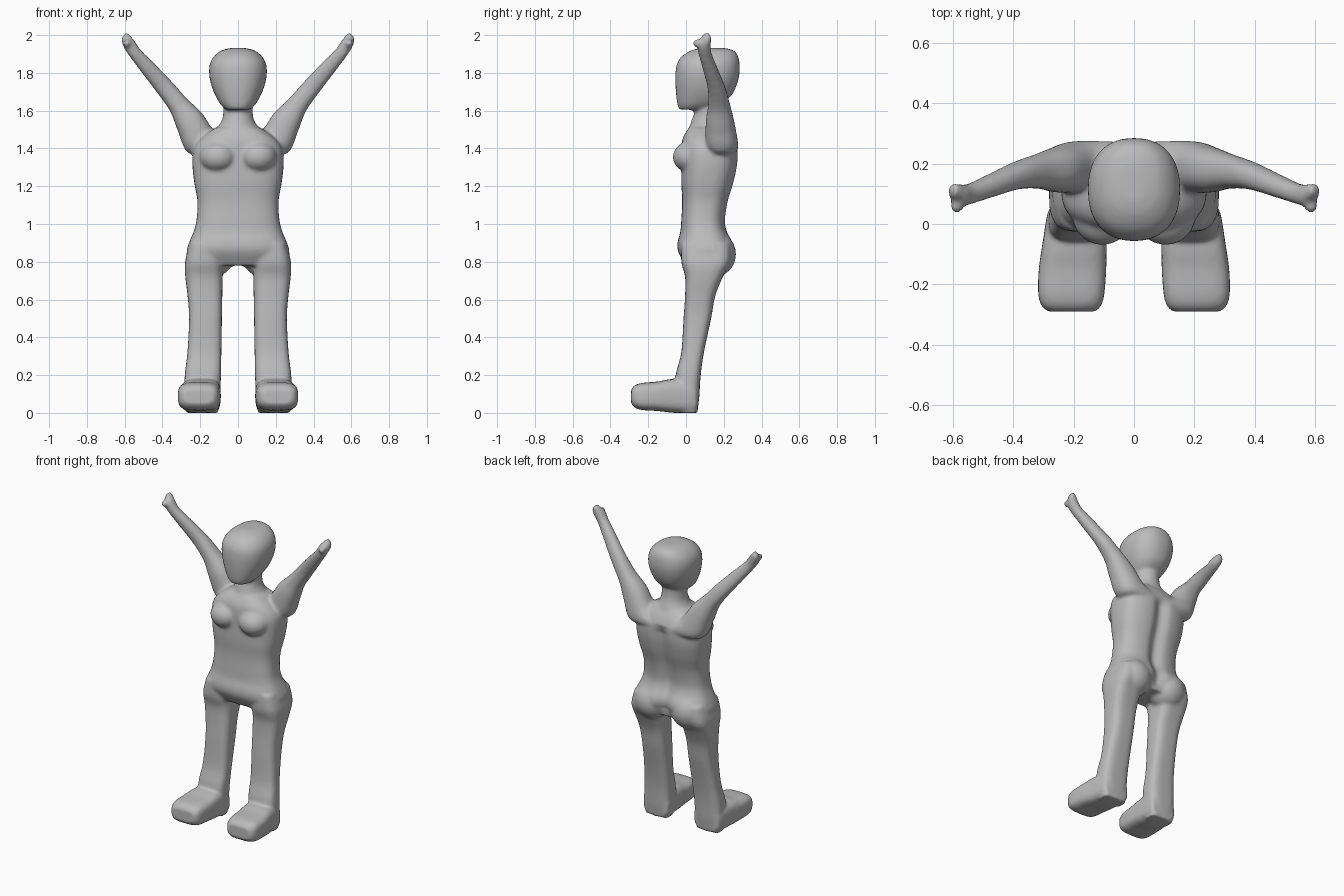
import bpy
import math
from mathutils import Vector

cube = bpy.data.objects.get("Cube")
if cube:
    bpy.data.objects.remove(cube, do_unlink=True)

grey = bpy.data.materials.new("clay grey")
grey.use_nodes = True
grey.diffuse_color = (0.5, 0.5, 0.5, 1)
grey.node_tree.nodes["Principled BSDF"].inputs["Base Color"].default_value = (0.5, 0.5, 0.5, 1)

X, Y, Z = Vector((1, 0, 0)), Vector((0, 1, 0)), Vector((0, 0, 1))
SIDES = 32
STEPS = 5
parts = []


def spline(a, b, c, d, t):
    return b + 0.5 * t * (c - a + t * (2 * a - 5 * b + 4 * c - d + t * (3 * (b - c) + d - a)))


def loft(name, rows, u, v, power=2.0):
    """Skin rows of (x, y, z, radius along u, radius along v) with squarish ovals."""
    last = len(rows) - 1
    dense = []
    for i in range(last):
        four = [rows[max(i - 1, 0)], rows[i], rows[i + 1], rows[min(i + 2, last)]]
        for s in range(STEPS):
            dense.append([spline(*k, s / STEPS) for k in zip(*four)])
    dense.append(rows[-1])
    verts, faces = [], []
    for x, y, z, ru, rv in dense:
        for k in range(SIDES):
            a = math.tau * k / SIDES
            c, s = math.cos(a), math.sin(a)
            cu = math.copysign(abs(c) ** (2 / power), c)
            sv = math.copysign(abs(s) ** (2 / power), s)
            verts.append(Vector((x, y, z)) + u * ru * cu + v * rv * sv)
    for i in range(len(dense) - 1):
        for k in range(SIDES):
            n = (k + 1) % SIDES
            p, q = i * SIDES, (i + 1) * SIDES
            faces.append((p + k, p + n, q + n, q + k))
    faces.append(tuple(reversed(range(SIDES))))
    faces.append(tuple(range(len(verts) - SIDES, len(verts))))
    mesh = bpy.data.meshes.new(name)
    mesh.from_pydata(verts, [], faces)
    obj = bpy.data.objects.new(name, mesh)
    bpy.context.collection.objects.link(obj)
    parts.append(obj)
    # outward normals
    bpy.ops.object.select_all(action='DESELECT')
    bpy.context.view_layer.objects.active = obj
    obj.select_set(True)
    bpy.ops.object.mode_set(mode='EDIT')
    bpy.ops.mesh.select_all(action='SELECT')
    bpy.ops.mesh.normals_make_consistent(inside=False)
    bpy.ops.object.mode_set(mode='OBJECT')


def upright(rows):
    """Turn (height, half width, front, back) into loft rows."""
    return [(0, (f + b) / 2, z, w, (b - f) / 2) for z, w, f, b in rows]


def ball(name, location, scale):
    bpy.ops.mesh.primitive_uv_sphere_add(segments=32, ring_count=16, radius=1, location=location)
    obj = bpy.context.object
    obj.name = name
    obj.scale = scale
    parts.append(obj)


# Torso, neck and head
loft("torso", upright([
    (0.78, 0.25, 0.00, 0.21), (0.85, 0.272, -0.04, 0.25), (0.90, 0.26, -0.045, 0.25),
    (0.96, 0.235, -0.03, 0.22), (1.02, 0.22, -0.025, 0.21), (1.12, 0.215, -0.02, 0.225),
    (1.22, 0.232, -0.025, 0.255), (1.32, 0.242, -0.025, 0.275), (1.40, 0.235, -0.025, 0.275),
    (1.46, 0.19, -0.015, 0.255), (1.51, 0.12, 0.015, 0.22)]), X, Y, 2.8)
loft("neck", upright([
    (1.42, 0.15, 0.0, 0.25), (1.50, 0.115, 0.015, 0.23), (1.55, 0.085, 0.03, 0.21),
    (1.60, 0.078, 0.045, 0.20), (1.70, 0.078, 0.05, 0.20)]), X, Y)
loft("head", upright([
    (1.605, 0.06, -0.035, 0.11), (1.63, 0.09, -0.045, 0.18), (1.68, 0.12, -0.052, 0.24),
    (1.74, 0.143, -0.056, 0.27), (1.80, 0.153, -0.056, 0.284), (1.85, 0.148, -0.047, 0.284),
    (1.89, 0.125, -0.02, 0.275), (1.92, 0.085, 0.03, 0.25), (1.932, 0.035, 0.08, 0.20)]),
    X, Y, 2.3)

for side, s in (("left", 1), ("right", -1)):
    # Chest and buttocks
    ball(side + "_breast", (s * 0.105, 0.03, 1.355), (0.10, 0.10, 0.085))
    ball(side + "_buttock", (s * 0.135, 0.15, 0.84), (0.12, 0.115, 0.12))
    # Leg, foot
    loft(side + "_leg", [
        (s * 0.19, 0.015, 0.0, 0.085, 0.045), (s * 0.19, 0.01, 0.08, 0.095, 0.06),
        (s * 0.186, 0.012, 0.2, 0.096, 0.066), (s * 0.178, 0.035, 0.32, 0.09, 0.06),
        (s * 0.172, 0.06, 0.5, 0.087, 0.073), (s * 0.175, 0.075, 0.62, 0.092, 0.08),
        (s * 0.18, 0.095, 0.72, 0.099, 0.1), (s * 0.18, 0.105, 0.8, 0.1, 0.13),
        (s * 0.165, 0.105, 0.9, 0.09, 0.13)], X, Y, 3.2)
    loft(side + "_foot", [
        (s * 0.188, 0.062, 0.075, 0.078, 0.065), (s * 0.19, 0.04, 0.08, 0.096, 0.08),
        (s * 0.197, -0.06, 0.09, 0.106, 0.09), (s * 0.204, -0.15, 0.088, 0.112, 0.078),
        (s * 0.208, -0.23, 0.087, 0.11, 0.072), (s * 0.208, -0.27, 0.087, 0.1, 0.06),
        (s * 0.208, -0.29, 0.087, 0.08, 0.04)], X, Z, 3.5)
    # Raised arm, from shoulder blade to hand
    across = Vector((s * 0.78, 0, -0.62))
    loft(side + "_arm", [
        (s * 0.07, 0.2, 1.40, 0.05, 0.075), (s * 0.19, 0.19, 1.43, 0.09, 0.085),
        (s * 0.255, 0.18, 1.54, 0.08, 0.075), (s * 0.315, 0.175, 1.63, 0.056, 0.058),
        (s * 0.39, 0.16, 1.725, 0.049, 0.046), (s * 0.48, 0.125, 1.83, 0.041, 0.038),
        (s * 0.545, 0.1, 1.905, 0.034, 0.034), (s * 0.575, 0.095, 1.95, 0.034, 0.036),
        (s * 0.595, 0.108, 1.985, 0.027, 0.026), (s * 0.6, 0.11, 2.005, 0.016, 0.016)],
        across, Y, 2.3)
    ball(side + "_thumb", (s * 0.588, 0.06, 1.957), (0.022, 0.024, 0.022))

# Fuse the parts into one soft skin
bpy.ops.object.select_all(action='DESELECT')
for part in parts:
    part.select_set(True)
bpy.context.view_layer.objects.active = parts[0]
bpy.ops.object.join()
body = bpy.context.object
body.name = "body"
remesh = body.modifiers.new("fuse", 'REMESH')
remesh.mode = 'VOXEL'
remesh.voxel_size = 0.01
soften = body.modifiers.new("soften", 'SMOOTH')
soften.factor = 0.5
soften.iterations = 6
bpy.ops.object.convert(target='MESH')

# Groove down the spine and between the buttocks
for vert in body.data.vertices:
    p = vert.co
    if p.y > 0.14 and 0.78 < p.z < 1.42:
        fade = min(1, (p.z - 0.78) / 0.06, (1.42 - p.z) / 0.06)
        p.y -= 0.03 * fade * math.exp(-(p.x / 0.045) ** 2)

body.data.materials.clear()
body.data.materials.append(grey)
bpy.ops.object.shade_smooth_by_angle(angle=math.radians(50))
